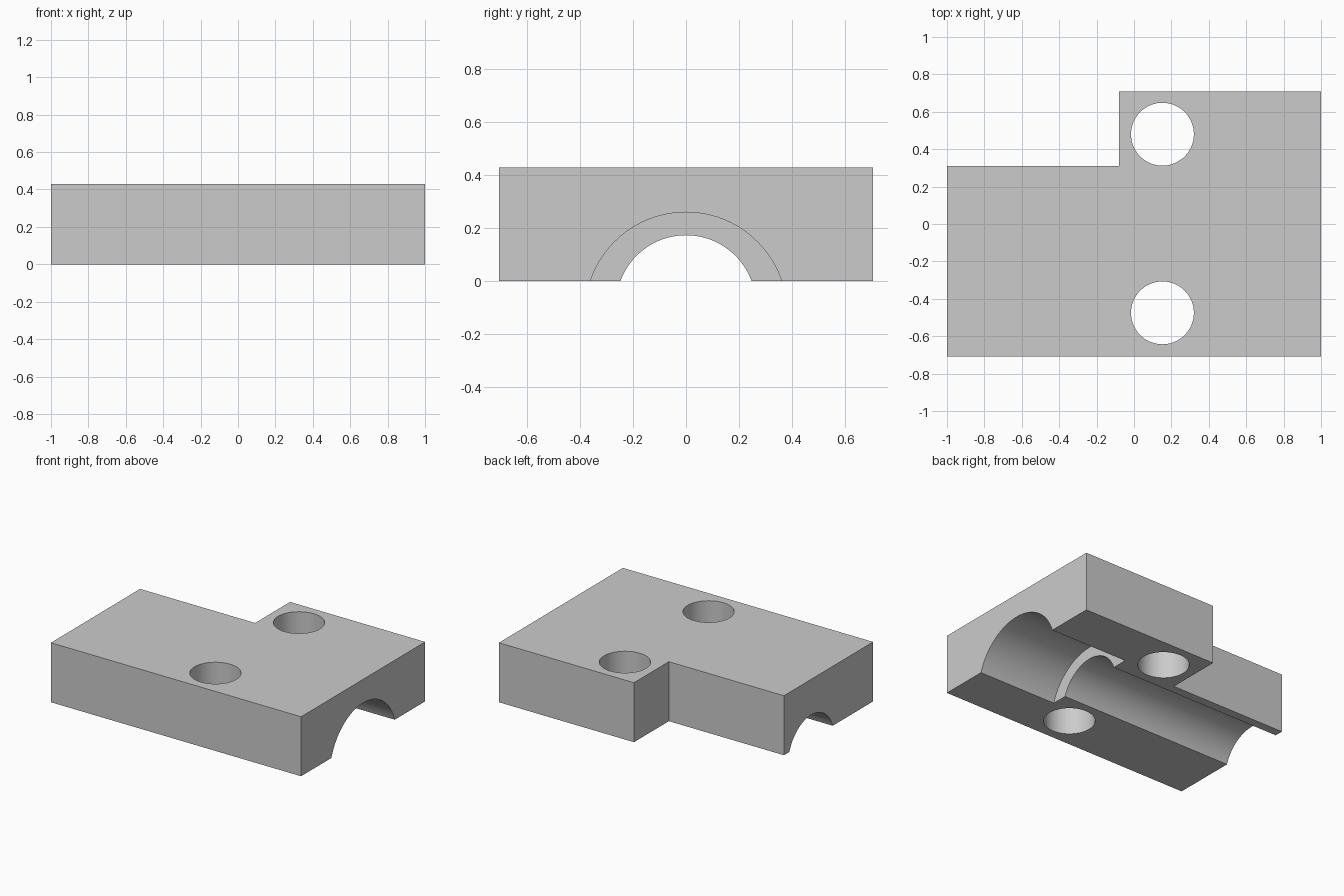
import bpy
import bmesh
from math import radians
from mathutils import Matrix, Vector

HEIGHT = 0.43
HALF_DEPTH = 0.708

cube = bpy.data.objects.get("Cube")
if cube:
    bpy.data.objects.remove(cube, do_unlink=True)

# Single plain grey finish
grey = bpy.data.materials.new("plain grey")
grey.use_nodes = True
colour = (0.6, 0.6, 0.6, 1)
grey.diffuse_color = colour
grey.node_tree.nodes["Principled BSDF"].inputs["Base Color"].default_value = colour


def add_object(name, bm):
    bmesh.ops.recalc_face_normals(bm, faces=bm.faces)
    mesh = bpy.data.meshes.new(name)
    bm.to_mesh(mesh)
    bm.free()
    mesh.materials.append(grey)
    obj = bpy.data.objects.new(name, mesh)
    bpy.context.collection.objects.link(obj)
    return obj


def cylinder(name, start, end, radius):
    """Cylinder between two points, used as a cutter."""
    start, end = Vector(start), Vector(end)
    axis = end - start
    turn = axis.to_track_quat("Z", "Y").to_matrix().to_4x4()
    bm = bmesh.new()
    bmesh.ops.create_cone(bm, cap_ends=True, segments=96, radius1=radius,
                          radius2=radius, depth=axis.length,
                          matrix=Matrix.Translation((start + end) / 2) @ turn)
    obj = add_object(name, bm)
    obj.hide_render = True
    return obj


# Block with one back corner notched out
outline = [(-1, -HALF_DEPTH), (1, -HALF_DEPTH), (1, HALF_DEPTH),
           (-0.08, HALF_DEPTH), (-0.08, 0.31), (-1, 0.31)]
bm = bmesh.new()
base = bm.faces.new([bm.verts.new((x, y, 0)) for x, y in outline])
top = bmesh.ops.extrude_face_region(bm, geom=[base], use_keep_orig=True)
bmesh.ops.translate(bm, vec=(0, 0, HEIGHT),
                    verts=[v for v in top["geom"] if isinstance(v, bmesh.types.BMVert)])
block = add_object("clamp_block", bm)

# Stepped channel underneath and two bolt holes
cutters = [
    cylinder("narrow_channel_cutter", (-1.2, 0, -0.091), (0.5, 0, -0.091), 0.264),
    cylinder("wide_channel_cutter", (0.38, 0, -0.122), (1.2, 0, -0.122), 0.382),
    cylinder("back_hole_cutter", (0.152, 0.48, -0.2), (0.152, 0.48, 0.7), 0.168),
    cylinder("front_hole_cutter", (0.152, -0.475, -0.2), (0.152, -0.475, 0.7), 0.168),
]
bpy.ops.object.select_all(action="DESELECT")
bpy.context.view_layer.objects.active = block
block.select_set(True)
for cutter in cutters:
    cut = block.modifiers.new(cutter.name, "BOOLEAN")
    cut.operation = "DIFFERENCE"
    cut.solver = "EXACT"
    cut.object = cutter
    bpy.ops.object.modifier_apply(modifier=cut.name)
    bpy.data.objects.remove(cutter, do_unlink=True)

# Smooth bores with crisp edges
bpy.ops.object.shade_smooth_by_angle(angle=radians(30))
